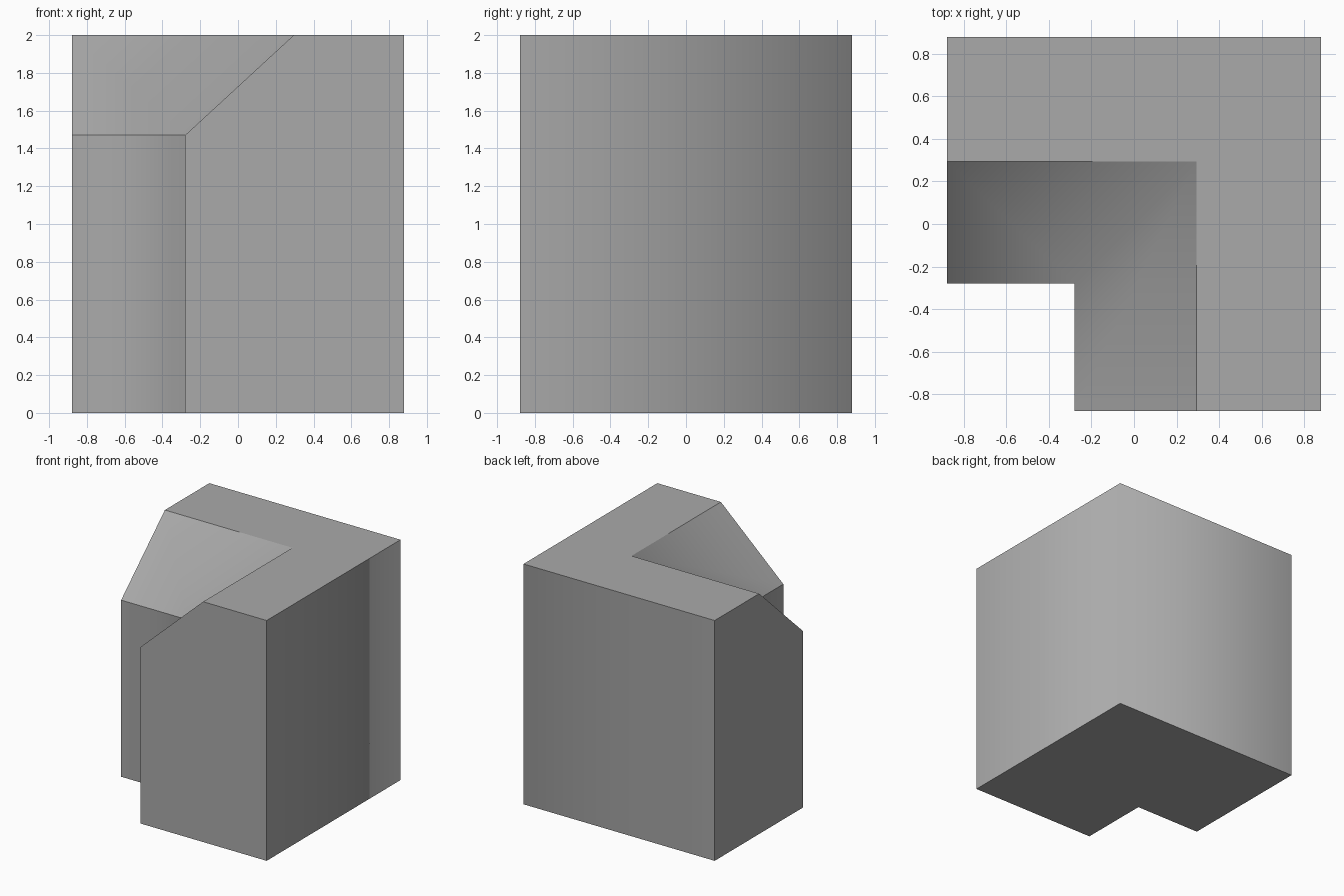
import bpy
import bmesh

cube = bpy.data.objects.get("Cube")
if cube:
    bpy.data.objects.remove(cube, do_unlink=True)

# Single plain grey
grey = bpy.data.materials.new("plain_grey")
grey.use_nodes = True
colour = (0.4, 0.4, 0.4, 1.0)
grey.diffuse_color = colour
grey.node_tree.nodes["Principled BSDF"].inputs["Base Color"].default_value = colour

# Wing cross-section: distance from the centre, height
HALF = 0.88
profile = [(HALF, 0), (HALF, 2), (0.295, 2), (-0.28, 1.47), (-0.28, 0)]

# Corner block: the section swept along two wings with a mitre between them
bm = bmesh.new()
back_end = [bm.verts.new((-HALF, d, z)) for d, z in profile]
mitre = [bm.verts.new((d, d, z)) for d, z in profile]
front_end = [bm.verts.new((d, -HALF, z)) for d, z in profile]
n = len(profile)
for start, end in ((back_end, mitre), (mitre, front_end)):
    for i in range(n):
        j = (i + 1) % n
        bm.faces.new((start[i], start[j], end[j], end[i]))
bm.faces.new(back_end)
bm.faces.new(front_end)
bmesh.ops.recalc_face_normals(bm, faces=bm.faces)

# Shade smoothly around the mitre, keep every other edge sharp
mitre_set = set(mitre)
for face in bm.faces:
    face.smooth = True
for edge in bm.edges:
    edge.smooth = all(v in mitre_set for v in edge.verts)

mesh = bpy.data.meshes.new("corner_block")
bm.to_mesh(mesh)
bm.free()
mesh.materials.append(grey)
block = bpy.data.objects.new("corner_block", mesh)
bpy.context.collection.objects.link(block)
